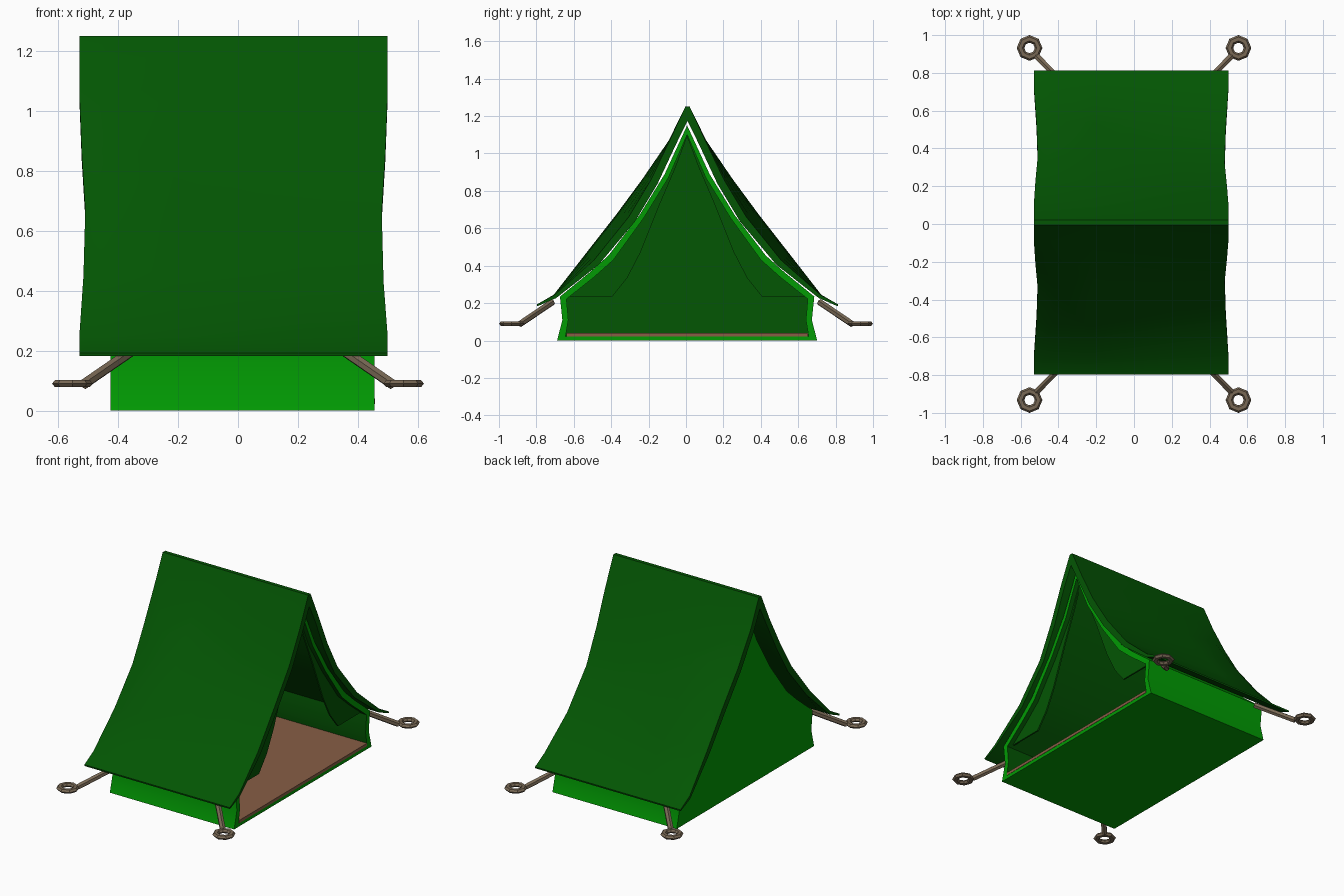
import bpy, bmesh, math
from mathutils import Vector, Matrix

if "Cube" in bpy.data.objects:
    bpy.data.objects.remove(bpy.data.objects["Cube"])


def material(name, rgb):
    m = bpy.data.materials.new(name)
    m.diffuse_color = (*rgb, 1)
    m.use_nodes = True
    m.node_tree.nodes["Principled BSDF"].inputs["Base Color"].default_value = m.diffuse_color
    return m


DARK = material("dark green canvas", (0.001, 0.092, 0.001))
BRIGHT = material("bright green canvas", (0.0005, 0.33, 0.001))
FLOOR = material("brown groundsheet", (0.245, 0.112, 0.06))
ROPE = material("rope brown", (0.19, 0.14, 0.09))


def finish(name, bm, mats):
    bmesh.ops.recalc_face_normals(bm, faces=bm.faces[:])
    me = bpy.data.meshes.new(name)
    bm.to_mesh(me)
    bm.free()
    ob = bpy.data.objects.new(name, me)
    bpy.context.collection.objects.link(ob)
    for m in mats:
        me.materials.append(m)
    return ob


def smooth(ob, deg=30):
    bpy.ops.object.select_all(action='DESELECT')
    bpy.context.view_layer.objects.active = ob
    ob.select_set(True)
    bpy.ops.object.shade_smooth_by_angle(angle=math.radians(deg))


# Rain fly: a thick sheet, fuller towards the back end, sagging at the open end
FULL = [(.012, 1.25), (.10, 1.07), (.24, .865), (.38, .675), (.54, .47), (.715, .245), (.805, .193)]
SAG = [(.012, 1.25), (.095, 1.07), (.195, .86), (.315, .66), (.50, .43), (.71, .245), (.805, .193)]
UNDER = [(-.010, -.08), (-.033, -.022), (-.034, -.024), (-.034, -.024), (-.026, -.024), (-.008, -.018), (-.002, -.01)]
INSET = [0, 0, .008, .02, .014, 0, 0]
rows = []
bm = bmesh.new()
for t, w in ((-1, .5), (-.83, 0), (-.4, .23), (0, .46), (.5, .73), (1, 1)):
    top, low = [], []
    for (fy, fz), (sy, sz), (uy, uz), k in zip(FULL, SAG, UNDER, INSET):
        p = Vector((t * (.515 - k) - .015, fy + (sy - fy) * w, fz + (sz - fz) * w))
        top.append(p)
        low.append(p + Vector((0, uy, uz)))
    flip = lambda ps: [Vector((p.x, -p.y, p.z)) for p in reversed(ps)]
    ring = flip(top) + top + list(reversed(low)) + list(reversed(flip(low)))
    rows.append([bm.verts.new(p + Vector((0, .008, 0))) for p in ring])
n = len(rows[0])
for a, b in zip(rows, rows[1:]):
    for j in range(n):
        bm.faces.new((a[j], b[j], b[(j + 1) % n], a[(j + 1) % n]))
for r in (rows[0], rows[-1]):  # end edges of the sheet
    for j in range(n // 2 - 1):
        bm.faces.new((r[j], r[j + 1], r[n - 2 - j], r[n - 1 - j]))
smooth(finish("rain_fly", bm, [DARK]))

# Inner tent: bright outer skin, dark lining, open at +x and closed at -x
OUTER = [(.695, 0), (.667, .11), (.68, .235), (.52, .365), (.42, .455), (.255, .67), (.12, .89), (0, 1.15)]
INNER = [(.65, .022), (.635, .11), (.645, .222), (.50, .337), (.395, .43), (.232, .655), (.10, .87), (0, 1.10)]


def loop(bm, half, x):
    pts = half + [(-y, z) for y, z in reversed(half[:-1])]
    return [bm.verts.new((x, y + .006, z)) for y, z in pts]


bm = bmesh.new()
loops = [loop(bm, OUTER, -.425), loop(bm, OUTER, .455), loop(bm, INNER, .455), loop(bm, INNER, -.40)]
n = len(loops[0])
bm.faces.new(loops[0])
bm.faces.new(loops[3]).material_index = 1
for s, (a, b) in enumerate(zip(loops, loops[1:])):
    for j in range(n):
        f = bm.faces.new((a[j], b[j], b[(j + 1) % n], a[(j + 1) % n]))
        f.material_index = 1 if s == 2 else 0
smooth(finish("inner_tent", bm, [BRIGHT, DARK]))

# Groundsheet
bm = bmesh.new()
bmesh.ops.create_cube(bm, size=1, matrix=Matrix.Translation((.0285, .006, .031)) @ Matrix.Diagonal((.857, 1.292, .018, 1)))
finish("groundsheet", bm, [FLOOR])

# Door flaps drawn back on each side of the opening
DOOR = [(.40, .235), (.32, .335), (.25, .47), (.15, .72), (.06, .93), (0, 1.09)]
WALL = [(.65, .235), (.505, .345), (.40, .437), (.237, .66), (.104, .876), (.004, 1.10)]
for side, label in ((-1, "front"), (1, "back")):
    bm = bmesh.new()
    sets = []
    for x in (.415, .425):
        sets.append([[bm.verts.new((x, side * y + .006, z)) for y, z in p] for p in (DOOR, WALL)])
    for d, w in sets:
        for j in range(len(d) - 1):
            bm.faces.new((d[j], w[j], w[j + 1], d[j + 1]))
    (d0, w0), (d1, w1) = sets
    for j in range(len(d0) - 1):
        bm.faces.new((d0[j], d0[j + 1], d1[j + 1], d1[j]))
    bm.faces.new((d0[0], d1[0], w1[0], w0[0]))
    finish("door_flap_" + label, bm, [DARK])

# Guy ropes with flat rings at the four corners
for sx in (-1, 1):
    for sy in (-1, 1):
        tag = ("left" if sx < 0 else "right") + ("_front" if sy < 0 else "_back")
        a = Vector((sx * .515, sy * .888, .088))
        b = Vector((sx * .345, sy * .715, .205))
        d = b - a
        bm = bmesh.new()
        bmesh.ops.create_cone(bm, cap_ends=True, segments=6, radius1=.018, radius2=.018, depth=d.length,
                              matrix=Matrix.Translation((a + b) / 2) @ d.to_track_quat('Z', 'Y').to_matrix().to_4x4())
        finish("guy_rope_" + tag, bm, [ROPE])

        bpy.ops.mesh.primitive_torus_add(major_segments=8, minor_segments=6, major_radius=.048, minor_radius=.02)
        ring = bpy.context.object
        ring.name = "peg_ring_" + tag
        ring.data.transform(Matrix.Translation((sx * .553, sy * .932, .09)) @ Matrix.Diagonal((1, 1, .68, 1)))
        ring.data.materials.append(ROPE)
